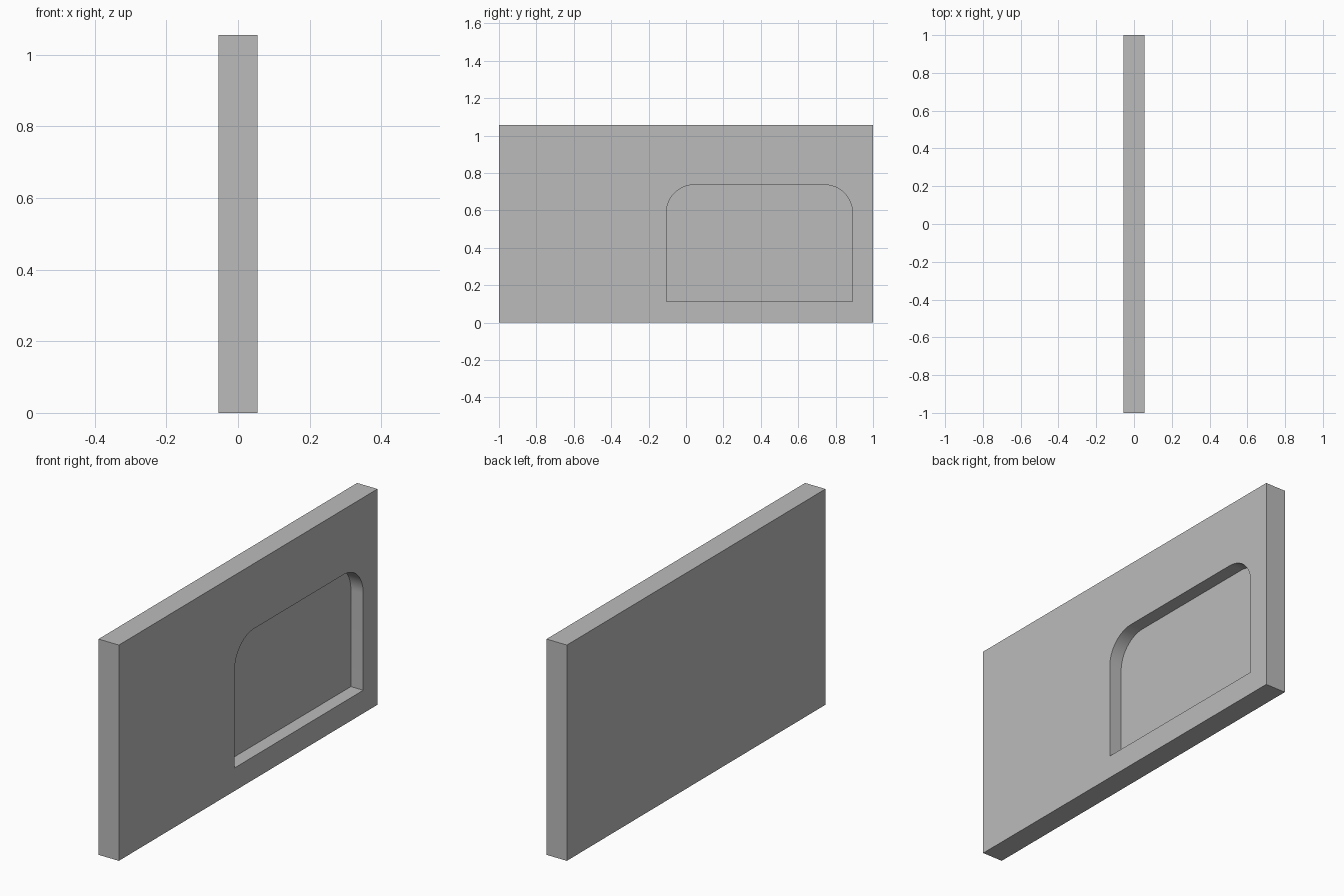
import bpy, bmesh
from math import sin, cos, pi

cube = bpy.data.objects.get("Cube")
if cube:
    bpy.data.objects.remove(cube, do_unlink=True)

THICK, LENGTH, HEIGHT = 0.11, 2.0, 1.056
DEPTH = 0.067                      # recess depth
Y0, Y1, Z0, Z1 = -0.105, 0.89, 0.113, 0.737
RADIUS, STEPS = 0.15, 16

grey = bpy.data.materials.new("plain grey")
grey.use_nodes = True
colour = (0.5, 0.5, 0.5, 1)
grey.diffuse_color = colour
grey.node_tree.nodes["Principled BSDF"].inputs["Base Color"].default_value = colour


def prism(name, outline, x0, x1):
    """Extrude a (y, z) outline from x0 to x1."""
    bm = bmesh.new()
    face = bm.faces.new([bm.verts.new((x0, y, z)) for y, z in outline])
    grown = bmesh.ops.extrude_face_region(bm, geom=[face])
    moved = [v for v in grown["geom"] if isinstance(v, bmesh.types.BMVert)]
    bmesh.ops.translate(bm, verts=moved, vec=(x1 - x0, 0, 0))
    bmesh.ops.recalc_face_normals(bm, faces=bm.faces)
    mesh = bpy.data.meshes.new(name)
    bm.to_mesh(mesh)
    bm.free()
    mesh.materials.append(grey)
    obj = bpy.data.objects.new(name, mesh)
    bpy.context.collection.objects.link(obj)
    return obj


def arc(cy, cz, start):
    """Quarter circle, counter-clockwise from the start angle."""
    angles = [start + pi / 2 * i / STEPS for i in range(STEPS + 1)]
    return [(cy + RADIUS * cos(a), cz + RADIUS * sin(a)) for a in angles]


# Rectangular slab
half = LENGTH / 2
panel = prism("panel", [(-half, 0), (half, 0), (half, HEIGHT), (-half, HEIGHT)],
              -THICK / 2, THICK / 2)

# Recess with a square base and rounded upper corners
outline = [(Y0, Z0), (Y1, Z0)]
outline += arc(Y1 - RADIUS, Z1 - RADIUS, 0)
outline += arc(Y0 + RADIUS, Z1 - RADIUS, pi / 2)
cutter = prism("recess_cutter", outline, THICK / 2 - DEPTH, THICK)
cutter.hide_render = True

# Cut the recess into the +x side
cut = panel.modifiers.new("recess", "BOOLEAN")
cut.operation = "DIFFERENCE"
cut.solver = "EXACT"
cut.object = cutter
bpy.context.view_layer.objects.active = panel
panel.select_set(True)
bpy.ops.object.modifier_apply(modifier=cut.name)
bpy.data.objects.remove(cutter, do_unlink=True)
bpy.ops.object.shade_smooth_by_angle()
